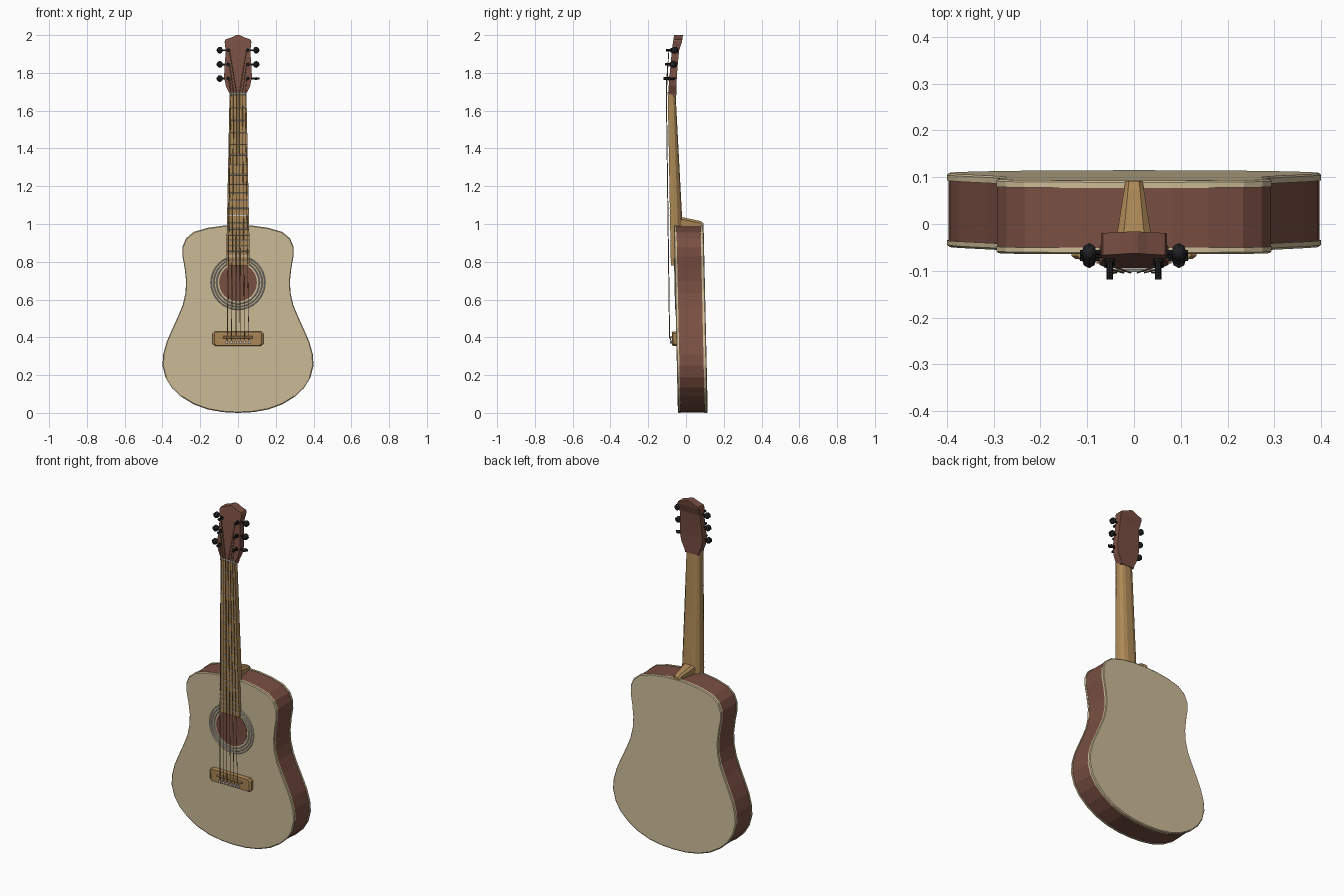
import bpy, bmesh, math
from mathutils import Vector

if "Cube" in bpy.data.objects:
    bpy.data.objects.remove(bpy.data.objects["Cube"])


def material(name, r, g, b):
    m = bpy.data.materials.new(name)
    m.diffuse_color = (r, g, b, 1)
    m.use_nodes = True
    m.node_tree.nodes["Principled BSDF"].inputs["Base Color"].default_value = m.diffuse_color
    return m


CREAM = material("pale_wood", .61, .50, .31)
BROWN = material("brown_wood", .19, .078, .055)
NECK = material("neck_wood", .42, .25, .095)
BLACK = material("black_metal", .015, .015, .017)
TILT = .022


def loft(name, rings, mats, bands=None, caps=(0, 0)):
    """Join closed rings of points and cap both ends."""
    bm = bmesh.new()
    vs = [[bm.verts.new(p) for p in r] for r in rings]
    n = len(rings[0])
    for k in range(len(vs) - 1):
        for i in range(n):
            j = (i + 1) % n
            f = bm.faces.new((vs[k][i], vs[k][j], vs[k + 1][j], vs[k + 1][i]))
            f.material_index = bands[k] if bands else 0
    for ring, mi in ((vs[0], caps[0]), (vs[-1], caps[1])):
        bm.faces.new(ring).material_index = mi
    bmesh.ops.recalc_face_normals(bm, faces=bm.faces)
    me = bpy.data.meshes.new(name)
    bm.to_mesh(me)
    bm.free()
    ob = bpy.data.objects.new(name, me)
    bpy.context.collection.objects.link(ob)
    for m in mats:
        me.materials.append(m)
    return ob


def rod(name, a, b, r, mat=None, sides=8, r2=None):
    a, b = Vector(a), Vector(b)
    d = b - a
    bpy.ops.mesh.primitive_cone_add(vertices=sides, radius1=r, radius2=r if r2 is None else r2,
                                    depth=d.length, location=(a + b) / 2)
    ob = bpy.context.object
    ob.rotation_euler = d.to_track_quat('Z', 'Y').to_euler()
    ob.name = name
    if mat:
        ob.data.materials.append(mat)
    return ob


def mirrored(half):
    """Close a half outline whose first and last points lie on x = 0."""
    return half + [(-x, z) for x, z in half[-2:0:-1]]


def front(z):
    return -.043 - TILT * z


def lerp(table, z):
    for (z0, y0), (z1, y1) in zip(table, table[1:]):
        if z <= z1:
            return y0 + (y1 - y0) * (z - z0) / (z1 - z0)
    return table[-1][1]


# Body: brown sides between two pale plates
outline = mirrored([(0, 0), (.08, .004), (.16, .018), (.235, .045), (.3, .085), (.35, .132),
                    (.383, .185), (.4, .25), (.396, .31), (.378, .375), (.35, .44), (.32, .505),
                    (.293, .57), (.278, .635), (.275, .70), (.283, .77), (.294, .83), (.294, .88),
                    (.275, .925), (.235, .958), (.16, .98), (.08, .991), (0, .994)])


def body_ring(t, inset):
    return [(x * (1 - inset / .4), front(z) + t, .5 + (z - .5) * (1 - inset / .5)) for x, z in outline]


loft("body", [body_ring(0, .005), body_ring(.004, 0), body_ring(.014, 0), body_ring(.014, .003),
              body_ring(.142, .003), body_ring(.142, 0), body_ring(.154, 0), body_ring(.158, .005)],
     [CREAM, BROWN], [0, 0, 0, 1, 0, 0, 0])

# Sound hole and rosette rings
HZ = .69
hole = rod("sound_hole", (0, front(HZ) + .002, HZ), (0, front(HZ) - .002, HZ), .1, BROWN, 32)
hole.rotation_euler = (math.pi / 2 + TILT, 0, 0)
for r in (.113, .128, .142):
    bpy.ops.mesh.primitive_torus_add(major_radius=r, minor_radius=.003, major_segments=32,
                                     minor_segments=4, location=(0, front(HZ), HZ),
                                     rotation=(math.pi / 2 + TILT, 0, 0))
    bpy.context.object.name = "rosette_ring"


# Fretboard, neck and heel
def board_y(z):
    return -.066 - .018 * z


def half_w(z):
    return .063 - .018 * (z - .78) / .9


def board_ring(z):
    w, y = half_w(z), board_y(z)
    return [(-w, y, z), (w, y, z), (w, y + .02, z), (-w, y + .02, z)]


loft("fretboard", [board_ring(.78), board_ring(1.685)], [NECK])


def neck_ring(z, back):
    w, y0 = half_w(z), board_y(z) + .02
    d = back - y0
    return [(w * s, y0 + d * t, z) for s, t in
            ((-1, 0), (1, 0), (.95, .45), (.72, .82), (.35, 1), (-.35, 1), (-.72, .82), (-.95, .45))]


loft("neck", [neck_ring(.985, -.018), neck_ring(1.685, -.055)], [NECK])


def heel_ring(y, w, top):
    return [(-w, y, .985), (w, y, .985), (w, y, top - .012), (w * .6, y, top),
            (-w * .6, y, top), (-w, y, top - .012)]


loft("heel", [heel_ring(-.06, .054, 1.045), heel_ring(-.02, .036, 1.036),
              heel_ring(.075, .021, 1.016), heel_ring(.092, .018, 1.005)], [NECK])

# Frets at equal-tempered spacing
NUT, SADDLE = 1.69, .4
for n in range(1, 21):
    z = NUT - (NUT - SADDLE) * (1 - 2 ** (-n / 12))
    rod("fret", (-half_w(z), board_y(z), z), (half_w(z), board_y(z), z), .003, None, 6)
rod("nut", (-.045, -.097, NUT), (.045, -.097, NUT), .007, None, 6)

# Headstock, leaning back
HEAD_F = [(1.67, -.096), (1.74, -.091), (1.93, -.074), (2.0, -.063)]
HEAD_B = [(1.67, -.052), (1.80, -.048), (1.92, -.036), (1.965, -.021), (2.0, -.016)]
# stacked slices follow the curved back
slices = [(1.675, .043), (1.69, .045), (1.73, .064), (1.78, .074), (1.84, .07), (1.89, .067),
          (1.92, .066), (1.965, .071), (1.977, .066), (1.99, .028), (2.0, .008)]
loft("headstock", [[(-w, lerp(HEAD_F, z), z), (w, lerp(HEAD_F, z), z),
                    (w, lerp(HEAD_B, z), z), (-w, lerp(HEAD_B, z), z)] for z, w in slices], [BROWN])

# Tuners: post, collar, shaft and button on each side
TUNERS = (1.77, 1.845, 1.92)
for s in (-1, 1):
    for z in TUNERS:
        y = lerp(HEAD_F, z)
        rod("tuner_post", (s * .052, y + .01, z), (s * .052, y - .03, z), .007, BLACK)
        rod("tuner_collar", (s * .052, y + .005, z), (s * .052, y - .006, z), .011, BLACK)
        rod("tuner_shaft", (s * .06, y + .014, z), (s * .115, y + .014, z), .005, BLACK)
        bpy.ops.mesh.primitive_uv_sphere_add(segments=8, ring_count=6, radius=1,
                                             location=(s * .096, y + .014, z))
        b = bpy.context.object
        b.name = "tuner_button"
        flat = s > 0 and z == TUNERS[0]
        b.scale = (.016, .02, .007 if flat else .018)
        b.data.materials.append(BLACK)

# Bridge with saddle and pins
bridge = mirrored([(0, .355), (.122, .355), (.134, .366), (.134, .42), (.122, .431), (0, .431)])


def bridge_ring(t, k):
    return [(x * k, front(z) - t, .393 + (z - .393) * k) for x, z in bridge]


loft("bridge", [bridge_ring(-.002, 1), bridge_ring(.016, 1), bridge_ring(.023, .93)], [NECK])
rod("saddle", (-.08, -.078, SADDLE), (.08, -.078, SADDLE), .007, NECK, 6)

# Strings: bridge pin to saddle, nut, and tuner post
for i in range(6):
    k = (i - 2.5) / 2.5
    s = -1 if i < 3 else 1
    z = TUNERS[i if i < 3 else 5 - i]
    rad = .0026 - .0002 * i
    pin = (k * .06, -.076, .374)
    pts = [pin, (k * .057, -.087, SADDLE), (k * .038, -.104, NUT),
           (s * .046, lerp(HEAD_F, z) - .016, z)]
    for a, b in zip(pts, pts[1:]):
        rod("string", a, b, rad, NECK, 6)
    rod("bridge_pin", (pin[0], -.068, .374), (pin[0], -.086, .374), .006, None, 8, .008)
